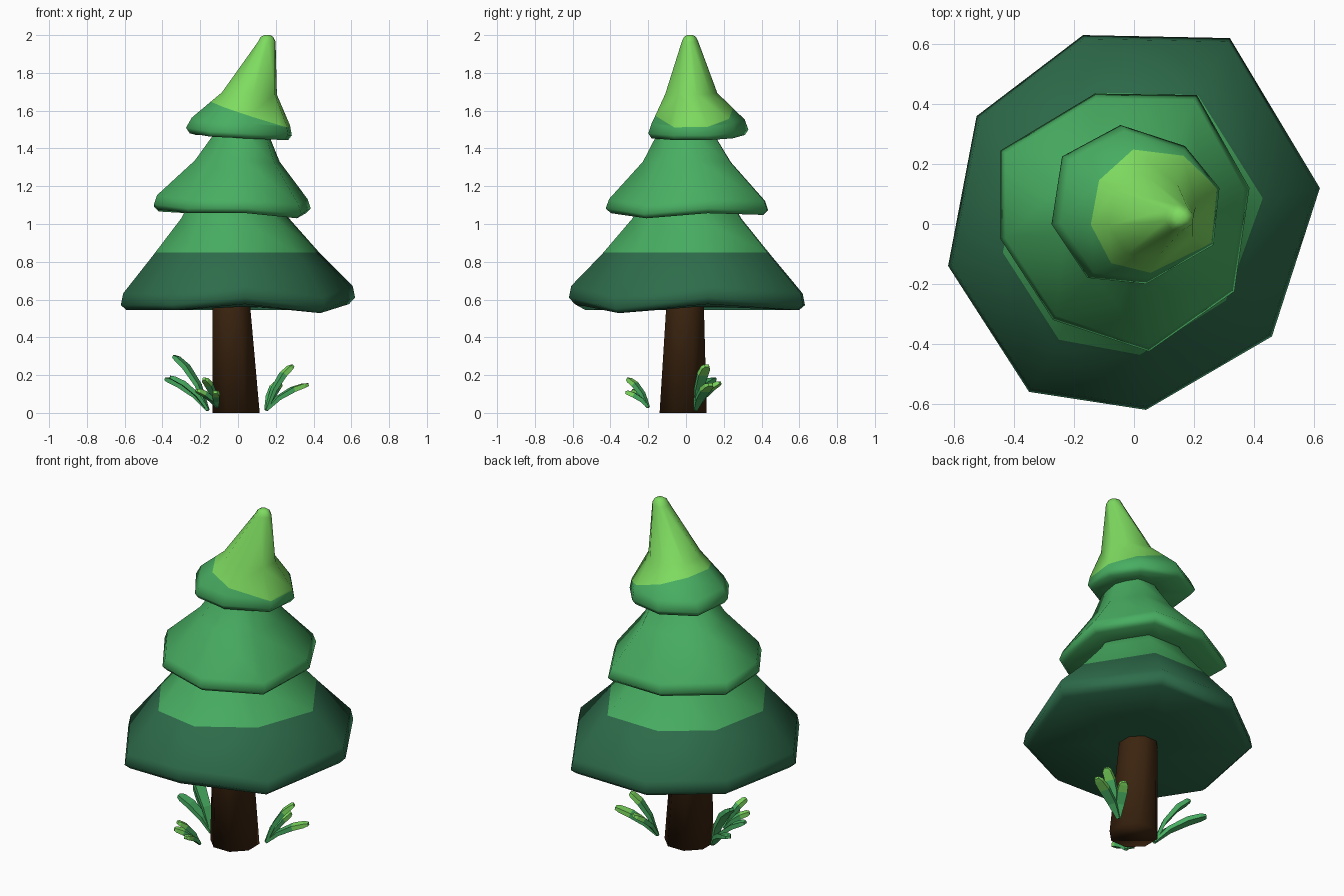
import bpy, bmesh, math
from mathutils import Vector

if "Cube" in bpy.data.objects:
    bpy.data.objects.remove(bpy.data.objects["Cube"])


def material(name, rgb):
    m = bpy.data.materials.new(name)
    m.diffuse_color = (*rgb, 1)
    m.use_nodes = True
    m.node_tree.nodes["Principled BSDF"].inputs["Base Color"].default_value = m.diffuse_color
    return m


DARK = material("dark green", (0.027, 0.150, 0.070))
MID = material("mid green", (0.065, 0.423, 0.122))
LIGHT = material("light green", (0.209, 0.708, 0.117))
BARK = material("bark brown", (0.045, 0.018, 0.005))


def finish(bm, name, mats, smooth=True):
    bmesh.ops.recalc_face_normals(bm, faces=bm.faces)
    for f in bm.faces:
        f.smooth = smooth
    me = bpy.data.meshes.new(name)
    bm.to_mesh(me)
    bm.free()
    for m in mats:
        me.materials.append(m)
    ob = bpy.data.objects.new(name, me)
    bpy.context.collection.objects.link(ob)
    return ob


def loft(bm, rings):
    """Skin a list of equal-length point rings and cap both ends."""
    vs = [[bm.verts.new(p) for p in r] for r in rings]
    n = len(vs[0])
    faces = []
    for a, b in zip(vs, vs[1:]):
        faces.append([bm.faces.new((a[i], a[(i + 1) % n], b[(i + 1) % n], b[i]))
                      for i in range(n)])
    bm.faces.new(vs[0][::-1])
    faces.append([bm.faces.new(vs[-1])])
    return faces


def tier(name, outline, rings, mats, plane=None):
    """Foliage skirt: outline = (x, y, rim z); rings = (scale, cx, cy, z, rim-wobble share)."""
    n = len(outline)
    ox = sum(p[0] for p in outline) / n
    oy = sum(p[1] for p in outline) / n
    oz = sum(p[2] for p in outline) / n
    bm = bmesh.new()
    loft(bm, [[Vector((ox + cx + s * (x - ox), oy + cy + s * (y - oy), z + k * (rz - oz)))
               for x, y, rz in outline] for s, cx, cy, z, k in rings])
    if plane:  # colour change along a cutting plane
        co, no = Vector(plane[0]), Vector(plane[1])
        bmesh.ops.bisect_plane(bm, geom=bm.verts[:] + bm.edges[:] + bm.faces[:],
                               plane_co=co, plane_no=no)
        for f in bm.faces:
            f.material_index = int((f.calc_center_median() - co).dot(no) > 0)
    return finish(bm, name, mats)


# Trunk, tapering and leaning slightly
bm = bmesh.new()
loft(bm, [[Vector((cx + r * math.cos(a), cy + r * math.sin(a), z))
           for a in [math.tau * (i + 0.5) / 8 for i in range(8)]]
          for cx, cy, z, r in ((-0.01, -0.015, 0, 0.135), (-0.035, -0.005, 0.56, 0.108),
                               (-0.035, 0, 0.75, 0.10))])
finish(bm, "trunk", [BARK])

# Lower foliage, dark below and mid green above
tier("lower_foliage",
     [(-0.17, 0.63, .57), (0.32, 0.62, .57), (0.62, 0.12, .61), (0.46, -0.375, .55),
      (0.04, -0.62, .61), (-0.35, -0.56, .57), (-0.62, -0.14, .57), (-0.525, 0.36, .57)],
     [(0.3, 0, 0, 0.56, 0), (0.95, 0, 0, 0.55, 0.8), (1.0, 0, 0, 0.578, 1),
      (0.98, 0, 0, 0.64, 1), (0.72, 0, 0, 0.83, 0.3), (0.46, 0, 0, 1.03, 0),
      (0.38, 0, 0, 1.12, 0)],
     [DARK, MID], ((0, 0, 0.85), (0, 0, 1)))

# Middle foliage
tier("middle_foliage",
     [(-0.13, 0.435, 1.07), (0.21, 0.43, 1.07), (0.385, 0.12, 1.08), (0.335, -0.225, 1.05),
      (0.05, -0.425, 1.08), (-0.27, -0.32, 1.08), (-0.445, -0.05, 1.1), (-0.445, 0.245, 1.09)],
     [(0.4, 0, 0, 1.08, 0), (0.94, 0, 0, 1.055, 0.9), (1.0, 0, 0, 1.08, 1),
      (0.96, 0, 0, 1.13, 1), (0.54, 0.03, -0.01, 1.33, 0.3), (0.37, 0.05, -0.02, 1.46, 0),
      (0.3, 0.05, -0.02, 1.52, 0)],
     [MID])

# Top foliage with a leaning light green tip
tier("top_foliage",
     [(-0.045, 0.33, 1.50), (0.17, 0.26, 1.48), (0.285, 0.12, 1.47), (0.265, -0.07, 1.47),
      (0.04, -0.2, 1.48), (-0.155, -0.18, 1.49), (-0.275, 0, 1.51), (-0.24, 0.225, 1.50)],
     [(0.4, 0, 0, 1.48, 0), (0.93, 0, 0, 1.46, 0.9), (1.0, 0, 0, 1.487, 1),
      (0.93, 0.01, 0, 1.54, 1), (0.52, 0.055, -0.035, 1.69, 0.3),
      (0.165, 0.147, -0.04, 1.965, 0), (0.12, 0.148, -0.04, 1.99, 0),
      (0.06, 0.149, -0.04, 2.0, 0)],
     [MID, LIGHT], ((0, 0, 1.60), (0.33, -0.05, 1)))


# Grass tufts made of flat curved blades
def blade(bm, base, tip, width, light):
    base, tip = Vector(base), Vector(tip)
    d = tip - base
    ctrl = base + Vector((d.x * 0.35, d.y * 0.35, d.z * 0.75))
    flat = Vector((d.x, d.y, 0)).normalized()
    side = Vector((-flat.y, flat.x, 0))
    rings = []
    for t, w in ((0, 0.35), (0.35, 0.8), (0.7, 1), (0.92, 0.85), (1, 0.45)):
        p = base * (1 - t) ** 2 + ctrl * 2 * t * (1 - t) + tip * t * t
        tan = ((ctrl - base) * (1 - t) + (tip - ctrl) * t).normalized()
        nrm = tan.cross(side).normalized() * 0.011 * (w + 0.2)
        s = side * width * w / 2
        rings.append([p + s + nrm, p - s + nrm, p - s - nrm, p + s - nrm])
    faces = loft(bm, rings)
    if light:
        for f in faces[2] + faces[3] + faces[4]:
            f.material_index = 1


TUFTS = {
    "left_grass": ((-0.16, -0.02, 0.015), False, 0.06,
                   [(-0.34, 0.06, 0.30), (-0.38, 0.15, 0.18), (-0.36, -0.04, 0.19)]),
    "right_grass": ((0.15, 0.05, 0.015), True, 0.055,
                    [(0.29, 0.11, 0.25), (0.37, 0.13, 0.15), (0.22, 0.18, 0.16)]),
    "front_grass": ((-0.11, -0.20, 0.03), True, 0.04,
                    [(-0.18, -0.31, 0.18), (-0.22, -0.28, 0.12), (-0.12, -0.32, 0.11)]),
}
for name, (base, light, width, tips) in TUFTS.items():
    bm = bmesh.new()
    for tip in tips:
        blade(bm, base, tip, width, light)
    finish(bm, name, [MID, LIGHT], smooth=False)
